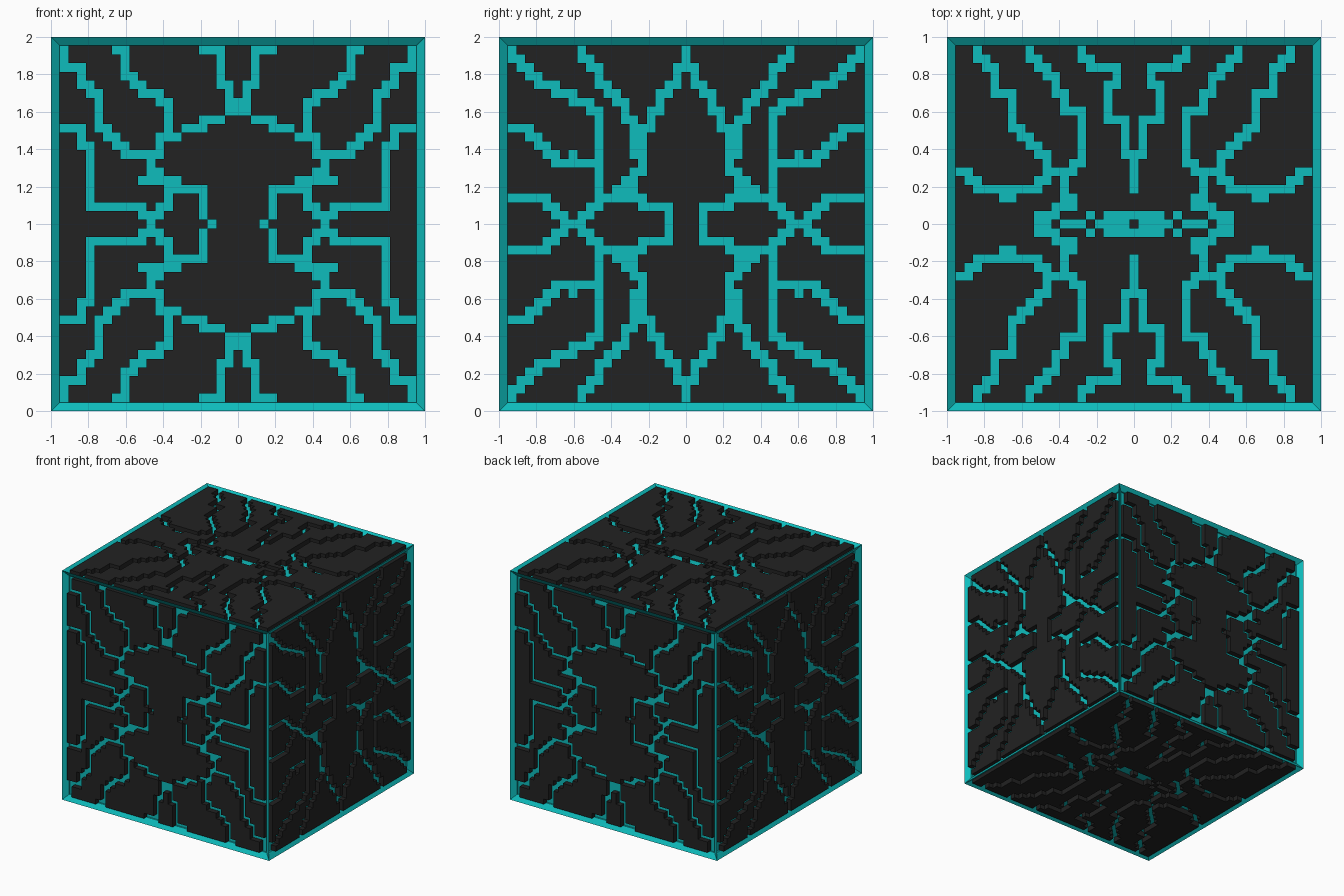
import bpy, bmesh
from math import radians
from mathutils import Matrix, Vector

if "Cube" in bpy.data.objects:
    bpy.data.objects.remove(bpy.data.objects["Cube"], do_unlink=True)

CELL = 2 / 43          # size of one groove square
SPAN = 41              # squares across a panel


def make_material(name, colour):
    mat = bpy.data.materials.new(name)
    mat.use_nodes = True
    mat.diffuse_color = colour
    mat.node_tree.nodes["Principled BSDF"].inputs["Base Color"].default_value = colour
    return mat


teal = make_material("teal", (0.0045, 0.503, 0.503, 1))
charcoal = make_material("charcoal", (0.016, 0.016, 0.016, 1))


def finish(bm, name, mat):
    bmesh.ops.recalc_face_normals(bm, faces=bm.faces[:])
    mesh = bpy.data.meshes.new(name)
    bm.to_mesh(mesh)
    bm.free()
    mesh.materials.append(mat)
    obj = bpy.data.objects.new(name, mesh)
    bpy.context.collection.objects.link(obj)
    return obj


def trace(cells, *points):
    """Add a stepped groove through the given squares of one quarter."""
    x, y = points[0]
    cells.add((x, y))
    for start, end in zip(points, points[1:]):
        run = Vector(end) - Vector(start)
        steps = int(max(abs(run.x), abs(run.y)))
        for i in range(1, steps + 1):
            nx = round(start[0] + run.x * i / steps)
            ny = round(start[1] + run.y * i / steps)
            cells.update({(nx, y), (nx, ny)})
            x, y = nx, ny


def build_panel(name, cells, rotation):
    """A plate with the quarter pattern of grooves cut in all four quarters."""
    bm = bmesh.new()
    bmesh.ops.create_grid(bm, x_segments=SPAN, y_segments=SPAN, size=SPAN * CELL / 2)
    cut = []
    for face in bm.faces:
        c = face.calc_center_median()
        if (round(abs(c.x) / CELL), round(abs(c.y) / CELL)) in cells:
            cut.append(face)
    bmesh.ops.delete(bm, geom=cut, context='FACES')
    bmesh.ops.translate(bm, verts=bm.verts[:], vec=(0, 0, 1 - CELL))
    out = bmesh.ops.extrude_face_region(bm, geom=bm.faces[:])
    top = [v for v in out["geom"] if isinstance(v, bmesh.types.BMVert)]
    bmesh.ops.translate(bm, verts=top, vec=(0, 0, CELL))
    bmesh.ops.transform(bm, matrix=Matrix.Translation((0, 0, 1)) @ rotation, verts=bm.verts[:])
    finish(bm, name, charcoal)


# Frame and core: a cube with every face sunk inside its rim
bm = bmesh.new()
bmesh.ops.create_cube(bm, size=2)
bmesh.ops.inset_individual(bm, faces=bm.faces[:], thickness=CELL, depth=-CELL)
bmesh.ops.translate(bm, verts=bm.verts[:], vec=(0, 0, 1))
finish(bm, "frame_and_core", teal)

# Grooves of the front and back
front = set()
trace(front, (4, 20), (2, 20), (2, 16), (1, 16), (1, 13), (0, 13), (0, 14))
trace(front, (2, 12), (4, 12), (4, 11), (6, 11))
trace(front, (7, 10))
trace(front, (14, 20), (13, 19), (13, 17), (8, 13), (8, 10), (9, 10), (9, 8), (10, 8), (10, 6), (9, 6))
trace(front, (20, 20), (20, 18), (18, 17), (18, 16), (16, 14), (16, 11), (14, 9), (13, 8), (10, 8))
trace(front, (11, 5), (7, 5), (7, 4), (5, 4), (4, 4), (4, 2))
trace(front, (4, 1))
trace(front, (3, 0))
trace(front, (20, 11), (19, 11), (18, 10), (18, 9), (17, 8), (17, 2), (11, 2))
trace(front, (11, 1), (9, 1))
trace(front, (10, 0))
trace(front, (9, 2), (8, 2), (8, 4), (7, 4))

# Grooves of the two sides
side = set()
trace(side, (0, 20), (0, 18), (1, 18), (1, 16), (2, 15), (3, 14), (3, 13), (4, 12), (4, 11), (5, 11), (5, 6))
trace(side, (6, 6), (6, 4), (8, 4))
trace(side, (7, 4), (7, 5))
trace(side, (12, 20), (12, 19), (11, 18), (9, 15), (8, 14), (7, 13), (7, 12), (6, 11), (6, 8))
trace(side, (20, 20), (20, 19), (18, 17), (16, 16), (13, 14), (11, 13), (10, 11), (10, 3))
trace(side, (20, 11), (19, 11), (15, 7), (10, 7))
trace(side, (13, 8))
trace(side, (20, 3), (17, 3), (16, 2), (15, 1), (14, 1))
trace(side, (12, 0), (14, 0))
trace(side, (12, 1), (11, 2), (10, 3), (5, 3), (5, 2), (2, 2), (2, 0))

# Grooves of the top and bottom
top = set()
trace(top, (6, 20), (6, 19), (4, 18), (2, 18), (2, 16), (3, 16), (3, 12), (2, 12), (1, 11), (1, 8), (0, 8), (0, 4))
trace(top, (12, 20), (12, 19), (9, 16), (9, 15), (8, 14), (8, 13), (6, 13), (6, 7), (7, 7), (7, 6), (10, 6))
trace(top, (18, 20), (18, 19), (16, 18), (16, 15), (14, 15), (14, 11), (10, 7), (10, 5), (11, 5), (11, 4))
trace(top, (20, 6), (19, 5), (18, 4), (11, 4))
trace(top, (14, 3), (15, 3))
trace(top, (8, 6), (8, 3), (7, 3), (7, 2), (9, 2), (9, 1), (11, 1), (11, 0), (10, 0))
trace(top, (0, 1), (3, 1), (3, 0), (1, 0))
trace(top, (4, 0))
trace(top, (5, 1))
trace(top, (6, 0), (8, 0))


# Panels, one in each sunken face
def upright(turn):
    return Matrix.Rotation(radians(turn), 4, 'Z') @ Matrix.Rotation(radians(90), 4, 'X')


build_panel("front_panel", front, upright(0))
build_panel("back_panel", front, upright(180))
build_panel("left_panel", side, upright(90))
build_panel("right_panel", side, upright(-90))
build_panel("top_panel", top, Matrix.Identity(4))
build_panel("bottom_panel", top, Matrix.Rotation(radians(180), 4, 'X'))
